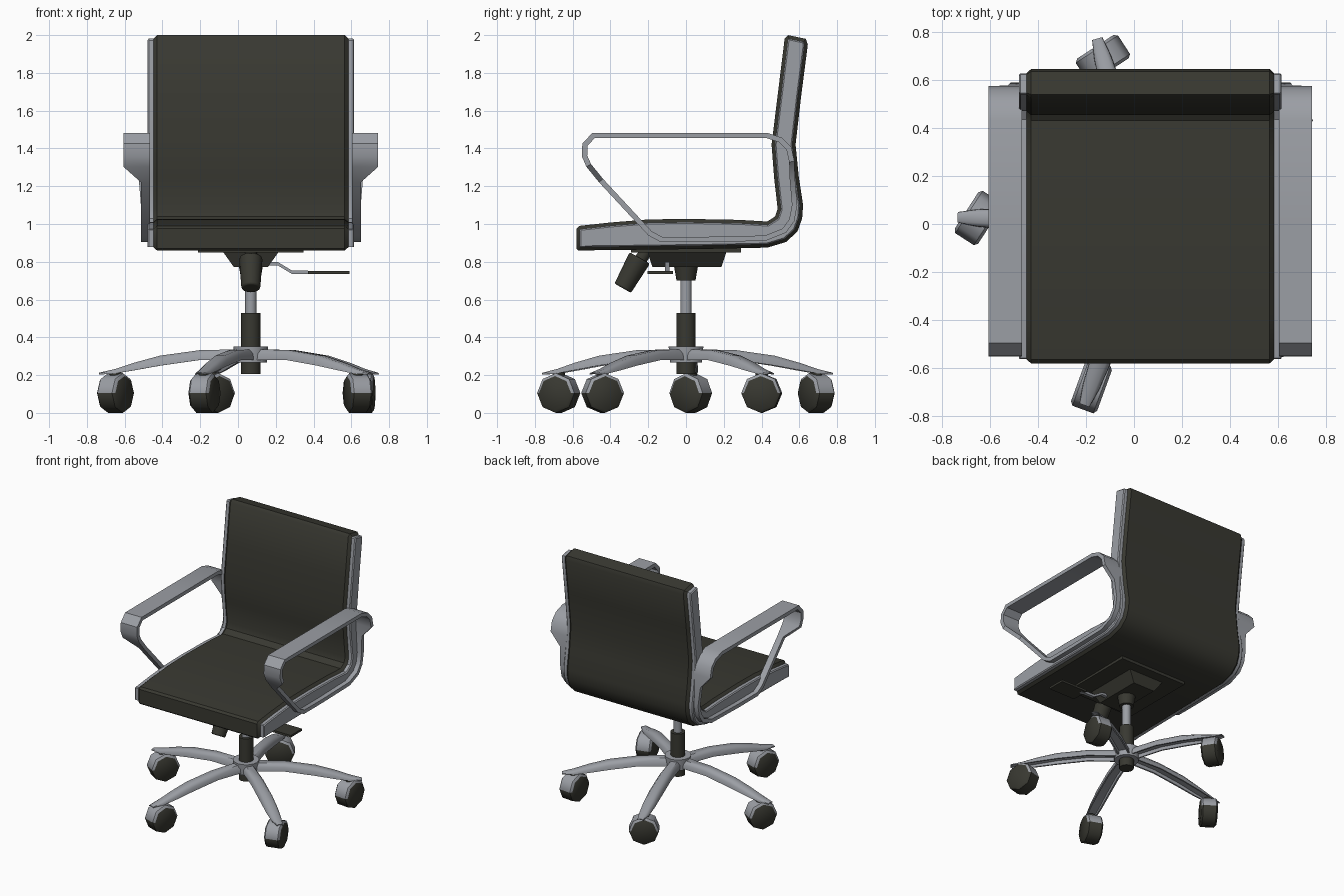
import bpy, bmesh, math
from mathutils import Vector, Matrix

if "Cube" in bpy.data.objects:
    bpy.data.objects.remove(bpy.data.objects["Cube"])

CX = 0.068  # chair axis in x


def material(name, rgb):
    m = bpy.data.materials.new(name)
    m.diffuse_color = (*rgb, 1)
    m.use_nodes = True
    m.node_tree.nodes["Principled BSDF"].inputs["Base Color"].default_value = m.diffuse_color
    return m


DARK = material("dark upholstery", (0.040, 0.040, 0.031))
GREY = material("grey metal", (0.33, 0.345, 0.375))


def finish(name, bm, mats, angle=40, bevel=0, segments=2):
    bmesh.ops.recalc_face_normals(bm, faces=bm.faces)
    me = bpy.data.meshes.new(name)
    bm.to_mesh(me)
    bm.free()
    ob = bpy.data.objects.new(name, me)
    bpy.context.collection.objects.link(ob)
    for m in mats:
        me.materials.append(m)
    if bevel:
        b = ob.modifiers.new("bevel", 'BEVEL')
        b.width, b.segments = bevel, segments
        b.limit_method, b.angle_limit = 'ANGLE', math.radians(50)
    bpy.ops.object.select_all(action='DESELECT')
    ob.select_set(True)
    bpy.context.view_layer.objects.active = ob
    bpy.ops.object.shade_smooth_by_angle(angle=math.radians(angle))
    return ob


def loft(name, rings, mat, loop=False, **kw):
    """Skin a list of rings; cap the ends unless the rings close in a loop."""
    bm = bmesh.new()
    vs = [[bm.verts.new(p) for p in r] for r in rings]
    n = len(vs[0])
    for i in range(len(vs) if loop else len(vs) - 1):
        a, b = vs[i], vs[(i + 1) % len(vs)]
        for j in range(n):
            k = (j + 1) % n
            bm.faces.new((a[j], a[k], b[k], b[j]))
    if not loop:
        bm.faces.new(vs[0])
        bm.faces.new(vs[-1])
    return finish(name, bm, [mat], **kw)


def offset(pts, d):
    """Mitred offset of a closed 2D loop (positive = left of travel)."""
    out = []
    for i, p in enumerate(pts):
        p = Vector(p)
        a = (p - Vector(pts[i - 1])).normalized()
        b = (Vector(pts[(i + 1) % len(pts)]) - p).normalized()
        na, nb = Vector((-a.y, a.x)), Vector((-b.y, b.x))
        m = (na + nb).normalized()
        out.append(p + m * d / max(m.dot(na), 0.6))
    return out


def tube(name, p0, p1, r0, r1, mat, sides=16, **kw):
    p0, p1 = Vector(p0), Vector(p1)
    d = p1 - p0
    bm = bmesh.new()
    M = Matrix.Translation((p0 + p1) / 2) @ d.to_track_quat('Z', 'Y').to_matrix().to_4x4()
    bmesh.ops.create_cone(bm, cap_ends=True, segments=sides, radius1=r0, radius2=r1,
                          depth=d.length, matrix=M)
    return finish(name, bm, [mat], **kw)


def block(name, lo, hi, mat, taper=(1, 1), **kw):
    """Box whose bottom face is scaled by taper."""
    cx, cy = (lo[0] + hi[0]) / 2, (lo[1] + hi[1]) / 2
    hx, hy = (hi[0] - lo[0]) / 2, (hi[1] - lo[1]) / 2
    rings = [[(cx + sx * hx * tx, cy + sy * hy * ty, z)
              for sx, sy in ((-1, -1), (1, -1), (1, 1), (-1, 1))]
             for z, tx, ty in ((lo[2], *taper), (hi[2], 1, 1))]
    return loft(name, rings, mat, **kw)


# Seat and back: one L-shaped side profile (y, z), counter-clockwise
profile = [(-0.57, 0.86), (0.1, 0.868), (0.43, 0.875), (0.53, 0.905), (0.59, 0.96),
           (0.615, 1.03), (0.62, 1.1), (0.597, 1.25), (0.58, 1.42), (0.61, 1.68),
           (0.645, 1.95), (0.635, 1.98), (0.54, 2.0), (0.522, 1.98), (0.485, 1.68),
           (0.453, 1.42), (0.466, 1.25), (0.485, 1.08), (0.472, 1.04), (0.43, 1.013),
           (0.28, 1.022), (0.0, 1.027), (-0.2, 1.024), (-0.40, 1.008), (-0.565, 0.99),
           (-0.58, 0.975), (-0.58, 0.87)]
loft("seat_and_back_cushion", [[(CX + x, y, z) for y, z in offset(profile, d)]
                               for x, d in ((-0.517, 0.018), (-0.497, 0), (0.497, 0), (0.517, 0.018))],
     DARK, angle=35)

# Side panels and looped armrests, both sides
arm = [(-0.49, 1.468), (0.0, 1.468), (0.43, 1.468), (0.50, 1.445), (0.545, 1.40), (0.56, 1.33),
       (0.563, 1.24), (0.575, 1.1), (0.56, 1.02), (0.52, 0.965), (0.42, 0.925), (0.1, 0.918),
       (-0.13, 0.918), (-0.19, 0.95), (-0.45, 1.23), (-0.515, 1.31), (-0.537, 1.36),
       (-0.535, 1.42)]
arm_in, arm_out = offset(arm, -0.014), offset(arm, 0.014)
for s, side in ((-1, "left"), (1, "right")):
    loft(side + "_side_panel", [[(CX + s * x, y, z) for y, z in offset(profile, d)]
                                for x, d in ((0.505, 0.017), (0.54, 0.017), (0.547, 0.024))],
         GREY, angle=30)
    rings = []
    for c, a, b in zip(arm, arm_in, arm_out):
        w = 0.582 + 0.092 * min(1, max(0, (c[1] - 1.23) / 0.08))  # wide on top
        rings.append([(CX + s * x, q[0], q[1])
                      for q, x in ((a, 0.535), (b, 0.535), (b, w), (a, w))])
    loft(side + "_armrest", rings, GREY, loop=True, angle=40)

# Mechanism under the seat
block("seat_plate", (CX - 0.28, -0.29, 0.85), (CX + 0.28, 0.29, 0.875), DARK)
block("tilt_housing", (CX - 0.15, -0.205, 0.772), (CX + 0.15, 0.215, 0.856), DARK, taper=(0.6, 0.87))
tube("tension_neck", (CX, -0.2, 0.87), (CX, -0.255, 0.79), 0.03, 0.035, DARK)
tube("tension_knob", (CX, -0.245, 0.82), (CX, -0.335, 0.66), 0.062, 0.05, DARK, bevel=0.008)

# Height lever: bent rod and flat paddle
rod = [(0.12, 0.79), (0.21, 0.79), (0.285, 0.745), (0.40, 0.743)]
loft("lever_rod", [[(x, -0.1 + dy, z + dz) for dy, dz in
                    ((-0.012, -0.009), (0.012, -0.009), (0.012, 0.009), (-0.012, 0.009))]
                   for x, z in rod], GREY)
block("lever_paddle", (0.37, -0.205, 0.736), (0.59, -0.07, 0.752), DARK)

# Gas column
tube("column_collar", (CX, 0, 0.70), (CX, 0, 0.78), 0.05, 0.064, DARK)
tube("column_piston", (CX, 0, 0.5), (CX, 0, 0.72), 0.03, 0.03, GREY)
tube("column_sleeve", (CX, 0, 0.205), (CX, 0, 0.53), 0.051, 0.051, DARK)
tube("base_hub", (CX, 0, 0.268), (CX, 0, 0.352), 0.085, 0.092, GREY)

# Star base legs (radius, top z, bottom z, half width) with casters
leg = [(0.04, 0.337, 0.28, 0.042), (0.27, 0.332, 0.28, 0.044), (0.48, 0.303, 0.25, 0.045),
       (0.62, 0.265, 0.225, 0.043), (0.72, 0.232, 0.208, 0.036), (0.803, 0.213, 0.203, 0.022)]
rolls = [57, 70, 105, 85, 33]  # caster rolling directions
for i, roll in enumerate(rolls):
    ang = math.radians(178 + 72 * i)
    R = Matrix.Translation((CX, 0, 0)) @ Matrix.Rotation(ang, 4, 'Z')
    rings = []
    for r, zt, zb, w in leg:
        h = zt - zb
        sec = ((-1, 0), (-0.95, 0.6), (-0.55, 1), (0.55, 1), (0.95, 0.6), (1, 0),
               (0.75, 0), (0.7, 0.45), (-0.7, 0.45), (-0.75, 0))
        rings.append([R @ Vector((r, u * w, zb + v * h)) for u, v in sec])
    loft(f"base_leg_{i + 1}", rings, GREY, angle=50)

    c = R @ Vector((0.717, 0, 0.105))
    tube(f"caster_stem_{i + 1}", (c.x, c.y, 0.17), (c.x, c.y, 0.215), 0.032, 0.032, DARK, sides=12)
    # Octagonal caster: grey hood on the upper rim, dark elsewhere
    bm = bmesh.new()
    M = (Matrix.Translation(c) @ Matrix.Rotation(math.radians(roll), 4, 'Z')
         @ Matrix.Rotation(math.pi / 2, 4, 'X'))
    rr = [[bm.verts.new(M @ Vector((r * math.cos(k * math.pi / 4), r * math.sin(k * math.pi / 4), x)))
           for k in range(8)] for x, r in ((-0.058, 0.09), (-0.046, 0.105), (0.046, 0.105), (0.058, 0.09))]
    for a, b in zip(rr, rr[1:]):
        for k in range(8):
            f = bm.faces.new((a[k], a[(k + 1) % 8], b[(k + 1) % 8], b[k]))
            f.material_index = 1 if f.calc_center_median().z > 0.1 else 0
    bm.faces.new(rr[0])
    bm.faces.new(rr[-1])
    finish(f"caster_{i + 1}", bm, [DARK, GREY], angle=46)
